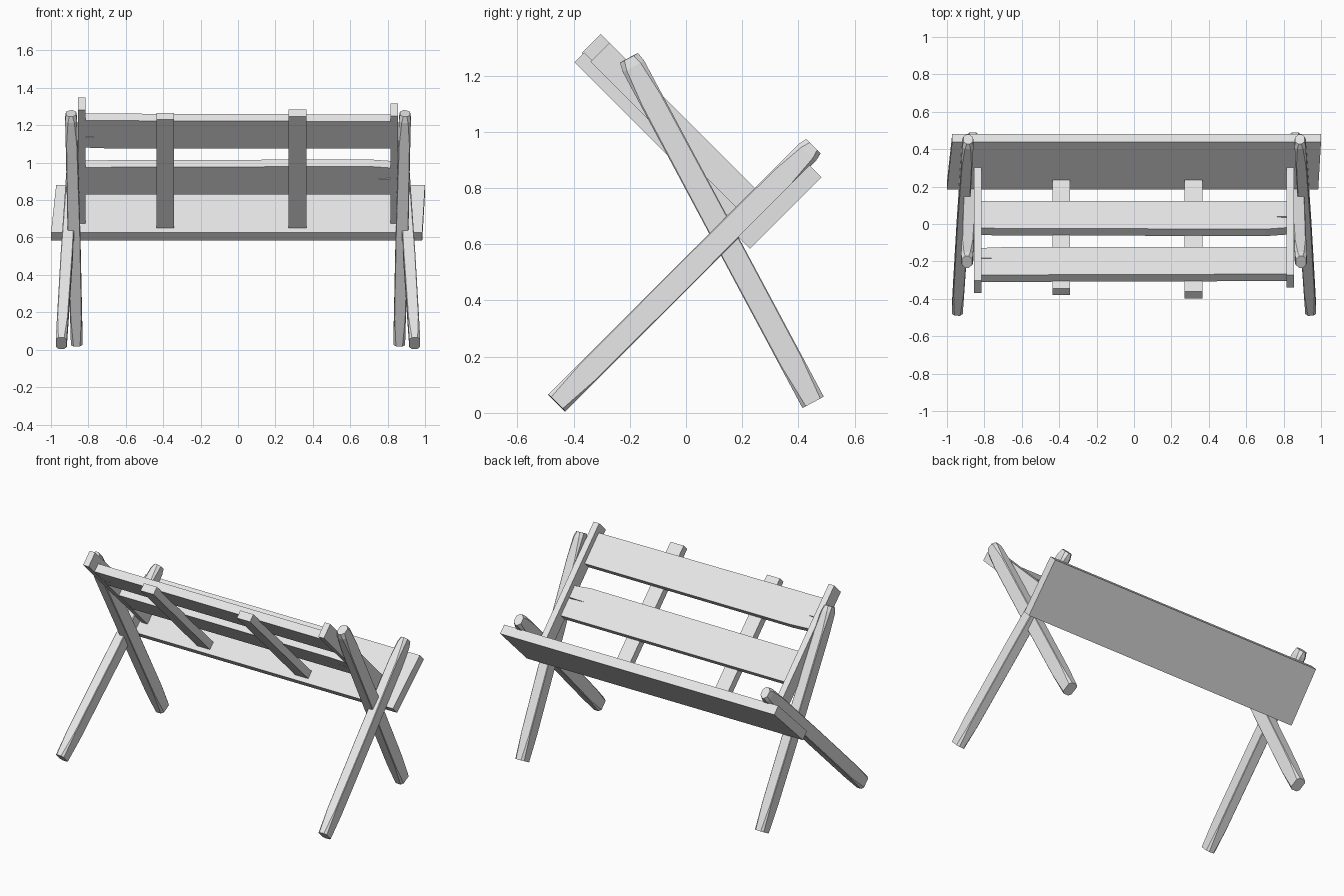
import bpy, bmesh
from mathutils import Vector

cube = bpy.data.objects.get("Cube")
if cube:
    bpy.data.objects.remove(cube, do_unlink=True)

wood = bpy.data.materials.new("pale grey wood")
wood.use_nodes = True
wood.diffuse_color = (0.8, 0.8, 0.8, 1)
wood.node_tree.nodes["Principled BSDF"].inputs["Base Color"].default_value = (0.8, 0.8, 0.8, 1)


def finish(name, bm):
    bmesh.ops.recalc_face_normals(bm, faces=bm.faces)
    mesh = bpy.data.meshes.new(name)
    bm.to_mesh(mesh)
    bm.free()
    mesh.materials.append(wood)
    obj = bpy.data.objects.new(name, mesh)
    bpy.context.collection.objects.link(obj)
    return obj


def board(name, outline, corner, up, thickness):
    """Flat board: outline in (x, distance up the slope), thickened behind its face."""
    u = Vector((0, *up)).normalized()
    n = Vector((1, 0, 0)).cross(u)
    base = Vector((0, *corner))
    bm = bmesh.new()
    front = [bm.verts.new(base + Vector((x, 0, 0)) + u * s) for x, s in outline]
    face = bm.faces.new(front)
    out = bmesh.ops.extrude_face_region(bm, geom=[face], use_keep_orig=True)
    moved = [v for v in out["geom"] if isinstance(v, bmesh.types.BMVert)]
    bmesh.ops.translate(bm, verts=moved, vec=-n * thickness)
    return finish(name, bm)


def rect(x0, x1, length):
    return [(x0, 0), (x1, 0), (x1, length), (x0, length)]


def leg(name, foot, top, width, depth):
    """Roughly hewn pole: square in the middle, corners trimmed at both ends."""
    foot, top = Vector(foot), Vector(top)
    axis = top - foot
    d = axis.normalized()
    side = (Vector((1, 0, 0)) - d * d.x).normalized()
    n = d.cross(side)
    # position along the pole, scale, corner trim
    stations = [(0, 0.98, 0.014), (0.12, 1, 0.004), (0.5, 1.06, 0.003),
                (0.88, 1, 0.005), (0.975, 1, 0.015), (1, 0.85, 0.018)]
    bm = bmesh.new()
    rings = []
    for t, k, c in stations:
        w, h = width / 2 * k, depth / 2 * (1 if t < 1 else k)
        pts = [(w, c - h), (w, h - c), (w - c, h), (c - w, h),
               (-w, h - c), (-w, c - h), (c - w, -h), (w - c, -h)]
        rings.append([bm.verts.new(foot + axis * t + side * a + n * b) for a, b in pts])
    for low, high in zip(rings, rings[1:]):
        for i in range(8):
            j = (i + 1) % 8
            bm.faces.new((low[i], low[j], high[j], high[i]))
    bm.faces.new(rings[0])
    bm.faces.new(rings[-1])
    return finish(name, bm)


# Crossed legs and back side rails at each end
BACK = (-1, 1)
for label, s, rail in (("left", 1, 0.82), ("right", -1, 0.863)):
    leg(label + "_seat_leg", (s * 0.945, -0.46, 0.035), (s * 0.887, 0.453, 0.948), 0.06, 0.086)
    leg(label + "_back_leg", (s * 0.862, 0.452, 0.038), (s * 0.893, -0.203, 1.263), 0.064, 0.086)
    x0, x1 = sorted((s * 0.815, s * 0.855))
    board(label + "_back_rail", rect(x0, x1, rail), (0.24, 0.67), BACK, 0.095)

# Wide tilted seat with slightly skewed ends
board("seat", [(-1, 0), (0.985, 0), (1, 0.36), (-0.972, 0.36)], (0.185, 0.626), (1, 1), 0.06)

# Back planks, each with a thin crack at one end
board("lower_back_plank",
      [(-0.82, 0), (0.82, 0), (0.82, 0.117), (0.7, 0.12), (0.82, 0.123),
       (0.82, 0.2), (0.7, 0.212), (-0.82, 0.205)],
      (0.085, 0.83), BACK, 0.053)
board("upper_back_plank",
      [(-0.82, 0.008), (-0.66, 0), (0.82, 0), (0.82, 0.205), (-0.82, 0.212),
       (-0.82, 0.088), (-0.745, 0.085), (-0.82, 0.082)],
      (-0.16, 1.075), BACK, 0.053)

# Two braces behind the planks
board("right_brace", rect(-0.435, -0.342, 0.82), (0.2, 0.65), BACK, 0.05)
board("left_brace", rect(0.27, 0.365, 0.845), (0.2, 0.65), BACK, 0.05)
